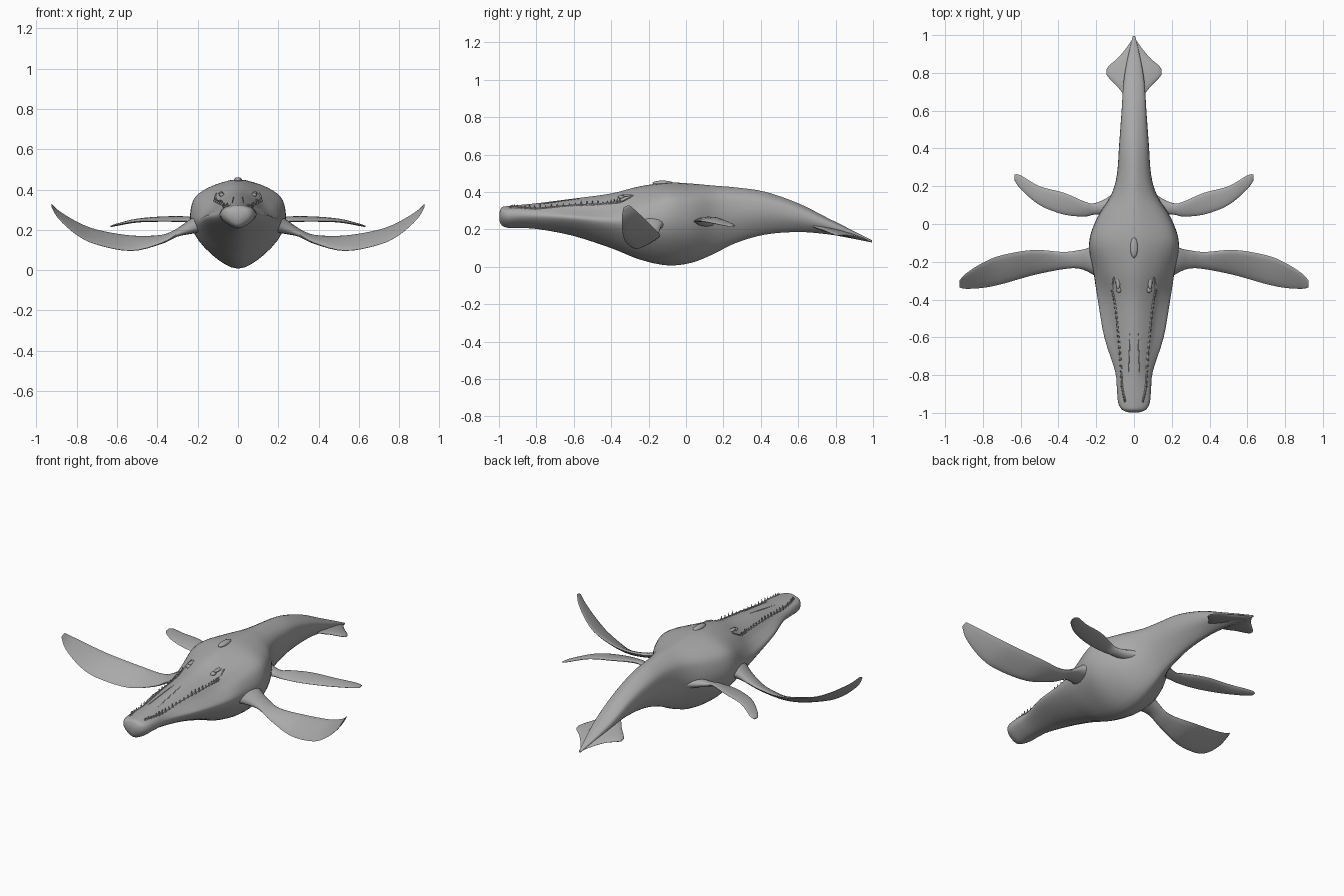
import bpy, bmesh, math, random
from mathutils import Vector
from mathutils.bvhtree import BVHTree

random.seed(4)
cube = bpy.data.objects.get("Cube")
if cube:
    bpy.data.objects.remove(cube)

skin = bpy.data.materials.new("grey skin")
skin.use_nodes = True
GREY = (0.4, 0.4, 0.4, 1)
skin.diffuse_color = GREY
skin.node_tree.nodes["Principled BSDF"].inputs["Base Color"].default_value = GREY


def spline(points, steps, closed=False):
    """Catmull-Rom interpolation of tuples of any length."""
    n = len(points)
    pick = (lambda i: points[i % n]) if closed else (lambda i: points[max(0, min(n - 1, i))])
    out = []
    for i in range(n if closed else n - 1):
        for s in range(steps):
            t = s / steps
            out.append(tuple(
                0.5 * (2 * b + (c - a) * t + (2 * a - 5 * b + 4 * c - d) * t ** 2
                       + (3 * b - a - 3 * c + d) * t ** 3)
                for a, b, c, d in zip(pick(i - 1), pick(i), pick(i + 1), pick(i + 2))))
    if not closed:
        out.append(tuple(points[-1]))
    return out


def finish(name, bm, angle=60):
    bmesh.ops.recalc_face_normals(bm, faces=bm.faces)
    mesh = bpy.data.meshes.new(name)
    bm.to_mesh(mesh)
    bm.free()
    obj = bpy.data.objects.new(name, mesh)
    bpy.context.collection.objects.link(obj)
    mesh.materials.append(skin)
    bpy.ops.object.select_all(action='DESELECT')
    obj.select_set(True)
    bpy.context.view_layer.objects.active = obj
    bpy.ops.object.shade_smooth_by_angle(angle=math.radians(angle))
    return obj


def loft(name, rings):
    """Skin closed rings of equal length and cap both ends."""
    bm = bmesh.new()
    rows = [[bm.verts.new(p) for p in ring] for ring in rings]
    n = len(rows[0])
    for a, b in zip(rows, rows[1:]):
        for i in range(n):
            j = (i + 1) % n
            bm.faces.new((a[i], a[j], b[j], b[i]))
    bm.faces.new(rows[0])
    bm.faces.new(rows[-1])
    return finish(name, bm)


# Body: y, half width, top, bottom, how flattened the upper head is
BODY = [
    (-0.998, 0.025, 0.29, 0.25, 0), (-0.985, 0.06, 0.318, 0.222, 0),
    (-0.95, 0.082, 0.325, 0.208, 0), (-0.88, 0.09, 0.332, 0.208, 0.2),
    (-0.78, 0.1, 0.342, 0.2, 0.6), (-0.6, 0.157, 0.365, 0.165, 1),
    (-0.4, 0.192, 0.392, 0.1, 0.9), (-0.25, 0.215, 0.43, 0.04, 0.4),
    (-0.1, 0.236, 0.45, 0.008, 0), (0.03, 0.195, 0.445, 0.022, 0),
    (0.15, 0.122, 0.434, 0.07, 0), (0.26, 0.09, 0.425, 0.125, 0),
    (0.42, 0.078, 0.402, 0.172, 0), (0.6, 0.065, 0.34, 0.186, 0),
    (0.75, 0.055, 0.265, 0.175, 0), (0.87, 0.035, 0.205, 0.155, 0),
    (0.995, 0.006, 0.142, 0.13, 0),
]
LOWER = [(0, -1), (0.42, -0.8), (0.83, -0.37)]
ROUND = [(1, 0.05), (0.97, 0.45), (0.83, 0.68), (0.5, 0.87), (0, 1)]
FLAT = [(1, -0.02), (0.85, 0.2), (0.66, 0.42), (0.45, 0.72), (0, 1)]


def body_ring(row):
    y, w, top, bottom, flat = row
    mid, half = (top + bottom) / 2, (top - bottom) / 2
    upper = [(a + (c - a) * flat, b + (d - b) * flat)
             for (a, b), (c, d) in zip(ROUND, FLAT)]
    side = LOWER + upper
    full = side + [(-x, z) for x, z in side[-2:0:-1]]
    return [(w * x, y, mid + half * z) for x, z in spline(full, 3, True)]


body = loft("body", [body_ring(r) for r in spline(BODY, 4)])
tree = BVHTree.FromPolygons([v.co for v in body.data.vertices],
                            [p.vertices for p in body.data.polygons])


def on_skin(x, y):
    hit = tree.ray_cast(Vector((x, y, 2)), Vector((0, 0, -1)))[0]
    return hit or Vector((x, y, 0.3))


# Fins: x, front y, front z, back y, back z, thickness
FRONT = [
    (0.17, -0.3, 0.23, -0.08, 0.25, 0.1), (0.24, -0.255, 0.205, -0.125, 0.225, 0.07),
    (0.3, -0.235, 0.18, -0.14, 0.195, 0.04), (0.38, -0.24, 0.135, -0.148, 0.17, 0.03),
    (0.53, -0.27, 0.097, -0.137, 0.17, 0.026), (0.7, -0.318, 0.127, -0.165, 0.2, 0.022),
    (0.8, -0.338, 0.175, -0.205, 0.24, 0.018), (0.89, -0.343, 0.255, -0.262, 0.295, 0.014),
    (0.925, -0.335, 0.315, -0.3, 0.328, 0.008),
]
HIND = [
    (0.06, 0.03, 0.24, 0.2, 0.24, 0.07), (0.14, 0.05, 0.24, 0.14, 0.24, 0.05),
    (0.21, 0.05, 0.24, 0.11, 0.25, 0.028), (0.26, 0.04, 0.243, 0.118, 0.262, 0.022),
    (0.37, 0.05, 0.245, 0.165, 0.262, 0.02), (0.5, 0.1, 0.242, 0.2, 0.25, 0.018),
    (0.6, 0.185, 0.225, 0.258, 0.226, 0.012), (0.632, 0.23, 0.216, 0.262, 0.218, 0.006),
]
FLUKE = [
    (0, 0.62, 0.25, 0.99, 0.136, 0.03), (0.05, 0.68, 0.215, 0.92, 0.158, 0.026),
    (0.09, 0.73, 0.198, 0.875, 0.168, 0.02), (0.13, 0.77, 0.182, 0.84, 0.17, 0.014),
    (0.145, 0.79, 0.174, 0.82, 0.17, 0.008),
]


def fin_ring(row, side, count=14):
    x, fy, fz, by, bz, thick = row
    ring = []
    for i in range(count):
        a = 2 * math.pi * i / count
        t = 0.5 - 0.5 * math.cos(a)
        z = fz + (bz - fz) * t + thick / 2 * math.sin(a)
        ring.append((side * x, fy + (by - fy) * t, z))
    return ring


def ridge(name, points, radius):
    """Thin rounded strip through points, tapering at the ends."""
    rings = []
    for i, p in enumerate(points):
        r = radius * (0.3 if i in (0, len(points) - 1) else 1)
        rings.append([(p[0] + r * math.cos(a), p[1], p[2] + r * math.sin(a))
                      for a in (k * math.pi / 3 for k in range(6))])
    return loft(name, rings)


def blob(name, centre, size):
    bm = bmesh.new()
    bmesh.ops.create_uvsphere(bm, u_segments=14, v_segments=10, radius=1)
    bmesh.ops.scale(bm, vec=size, verts=bm.verts)
    bmesh.ops.translate(bm, vec=centre, verts=bm.verts)
    return finish(name, bm)


# Mouth line, seen from above: x, y
LIP = [(0.045, -0.94), (0.062, -0.86), (0.07, -0.72), (0.085, -0.56),
       (0.1, -0.42), (0.115, -0.34), (0.105, -0.28)]

for side, label in ((1, "left"), (-1, "right")):
    for name, rows in (("front_flipper", FRONT), ("hind_flipper", HIND), ("tail_fluke", FLUKE)):
        loft(f"{label}_{name}", [fin_ring(r, side) for r in spline(rows, 4)])

    # Lip and crooked teeth
    path = [on_skin(side * x, y) for x, y in spline(LIP, 5)]
    ridge(f"{label}_lip", path, 0.005)
    bm = bmesh.new()
    for p in path[:-6]:
        tall = random.uniform(0.014, 0.03)
        cone = bmesh.ops.create_cone(bm, cap_ends=True, segments=6, radius1=0.006,
                                     radius2=0.0005, depth=tall)["verts"]
        bmesh.ops.translate(bm, verts=cone, vec=p + Vector((side * 0.003, 0, tall / 2 - 0.005)))
    finish(f"{label}_teeth", bm, 40)

    # Snout groove edge, eye and brow
    ridge(f"{label}_snout_ridge",
          [on_skin(side * (0.03 - 0.04 * (y + 0.8)), y) for y in (-0.8, -0.74, -0.68, -0.62, -0.57)], 0.003)
    eye = on_skin(side * 0.08, -0.345)
    blob(f"{label}_eye", eye, (0.014, 0.02, 0.01))
    blob(f"{label}_brow", on_skin(side * 0.085, -0.31), (0.012, 0.035, 0.008))

# Small crest on the back
blob("back_crest", on_skin(0, -0.125), (0.02, 0.055, 0.013))
